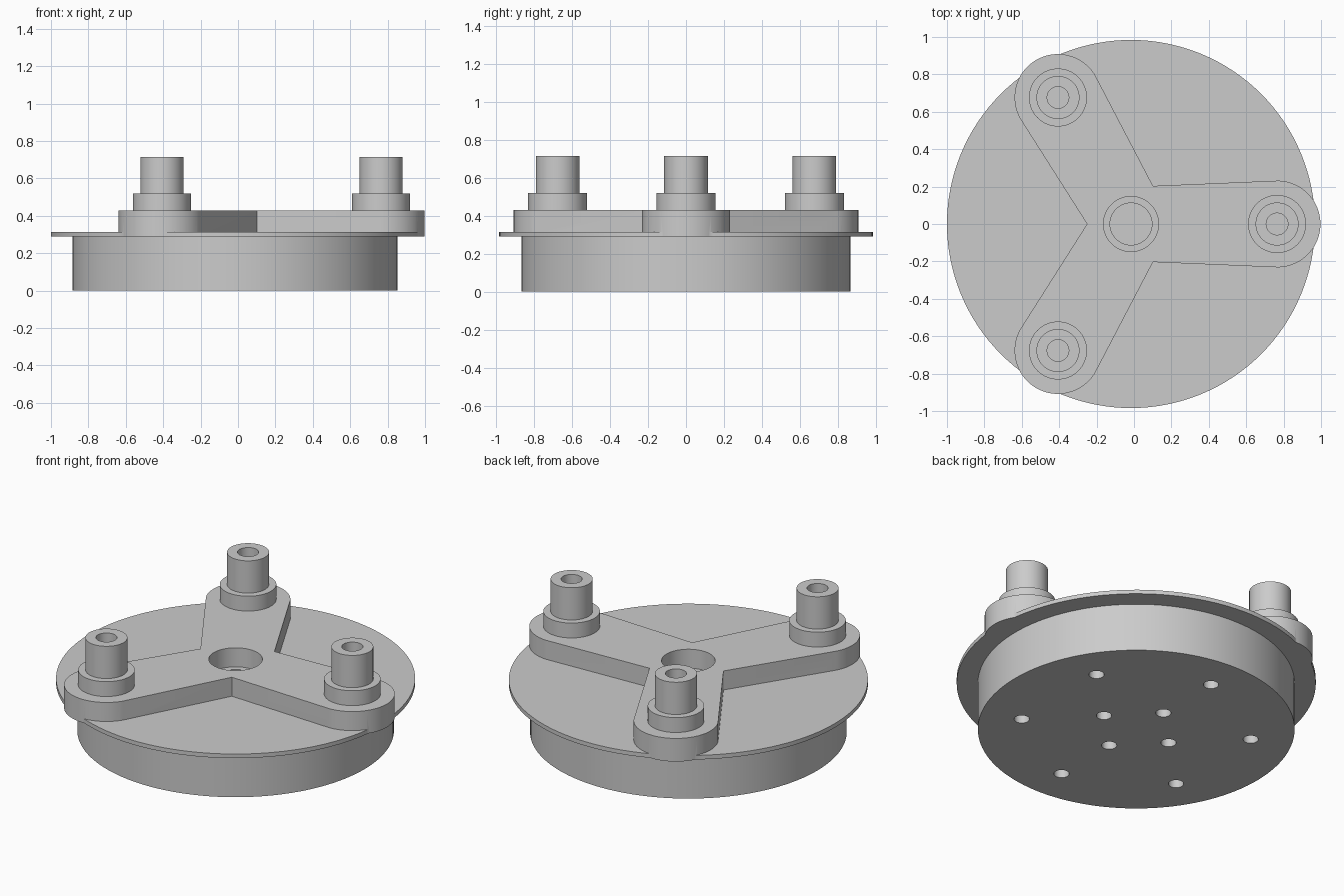
import bpy, bmesh, math
from mathutils import Vector

if "Cube" in bpy.data.objects:
    bpy.data.objects.remove(bpy.data.objects["Cube"])

CX = -0.016          # axis of the round body
POST_R = 0.781       # distance of posts from the axis
TIP_R = 0.232        # rounded arm end
grey = bpy.data.materials.new("plain_grey")
grey.diffuse_color = (0.6, 0.6, 0.6, 1)
grey.use_nodes = True
grey.node_tree.nodes["Principled BSDF"].inputs["Base Color"].default_value = grey.diffuse_color


def finish(name, bm, loc):
    bmesh.ops.remove_doubles(bm, verts=bm.verts, dist=1e-5)
    bmesh.ops.recalc_face_normals(bm, faces=bm.faces)
    me = bpy.data.meshes.new(name)
    bm.to_mesh(me)
    bm.free()
    me.materials.append(grey)
    ob = bpy.data.objects.new(name, me)
    bpy.context.collection.objects.link(ob)
    ob.location = loc
    return ob


def lathe(name, profile, loc=(CX, 0, 0), steps=96):
    """Revolve (radius, height) points about z."""
    bm = bmesh.new()
    vs = [bm.verts.new((r, 0, z)) for r, z in profile]
    es = [bm.edges.new(p) for p in zip(vs, vs[1:])]
    bmesh.ops.spin(bm, geom=vs + es, axis=(0, 0, 1), cent=(0, 0, 0),
                   angle=math.tau, steps=steps, use_merge=True)
    return finish(name, bm, loc)


def cylinder(name, r, z0, z1, loc=(CX, 0, 0), steps=96):
    return lathe(name, [(0, z0), (r, z0), (r, z1), (0, z1)], loc, steps)


def prism(name, outline, z0, z1, loc):
    bm = bmesh.new()
    f = bm.faces.new([bm.verts.new((x, y, z0)) for x, y in outline])
    res = bmesh.ops.extrude_face_region(bm, geom=[f])
    top = [v for v in res["geom"] if isinstance(v, bmesh.types.BMVert)]
    bmesh.ops.translate(bm, verts=top, vec=(0, 0, z1 - z0))
    return finish(name, bm, loc)


def boolean(target, tool, op):
    """Apply a boolean and discard the tool."""
    bpy.context.view_layer.objects.active = target
    m = target.modifiers.new("bool", 'BOOLEAN')
    m.operation, m.solver, m.object = op, 'EXACT', tool
    bpy.ops.object.modifier_apply(modifier=m.name)
    bpy.data.objects.remove(tool, do_unlink=True)


def polar(r, deg):
    a = math.radians(deg)
    return Vector((r * math.cos(a), r * math.sin(a)))


# Drum with central bore
drum = lathe("drum", [(0, 0), (0.868, 0), (0.868, 0.29), (0.112, 0.29),
                      (0.112, 0.08), (0, 0.08)], steps=128)

# Screw holes in the underside: outer ring of six, inner ring of four
spots = [polar(0.637, 30 + 60 * k) for k in range(6)]
spots += [polar(0.231, 90 * k) for k in range(4)]
for p in spots:
    depth = 0.2 if p.length > 0.4 else 0.15
    boolean(drum, cylinder("hole_cutter", 0.042, -0.05, depth,
                           (CX + p.x, p.y, 0), 32), 'DIFFERENCE')

# Three-armed plate: tapered arms with round ends, meeting in sharp corners
outline = []
for k in range(3):
    a = 120 * k
    centre = polar(POST_R, a)
    outline.append(polar(0.235, a - 60))
    outline += [centre + polar(TIP_R, a + t) for t in
                [-88 + 176 * i / 40 for i in range(41)]]

# Thin flange disc fused with the arms, then counterbored
flange = cylinder("flange_and_arms", 0.984, 0.29, 0.315, steps=128)
boolean(flange, prism("arms", outline, 0.29, 0.43, (CX, 0, 0)), 'UNION')
boolean(flange, cylinder("counterbore", 0.147, 0.315, 0.6), 'DIFFERENCE')
boolean(flange, cylinder("bore", 0.112, 0.2, 0.4), 'DIFFERENCE')

# Stepped hollow posts
for k in range(3):
    p = polar(POST_R, 120 * k)
    lathe(f"post_{k + 1}", [(0.155, 0.43), (0.155, 0.52), (0.115, 0.52),
                            (0.115, 0.715), (0.058, 0.715), (0.058, 0.44),
                            (0, 0.44)], (CX + p.x, p.y, 0), 64)

# Smooth curved walls, crisp edges
for ob in bpy.context.scene.objects:
    ob.select_set(True)
    bpy.context.view_layer.objects.active = ob
bpy.ops.object.shade_smooth_by_angle(angle=math.radians(30))
